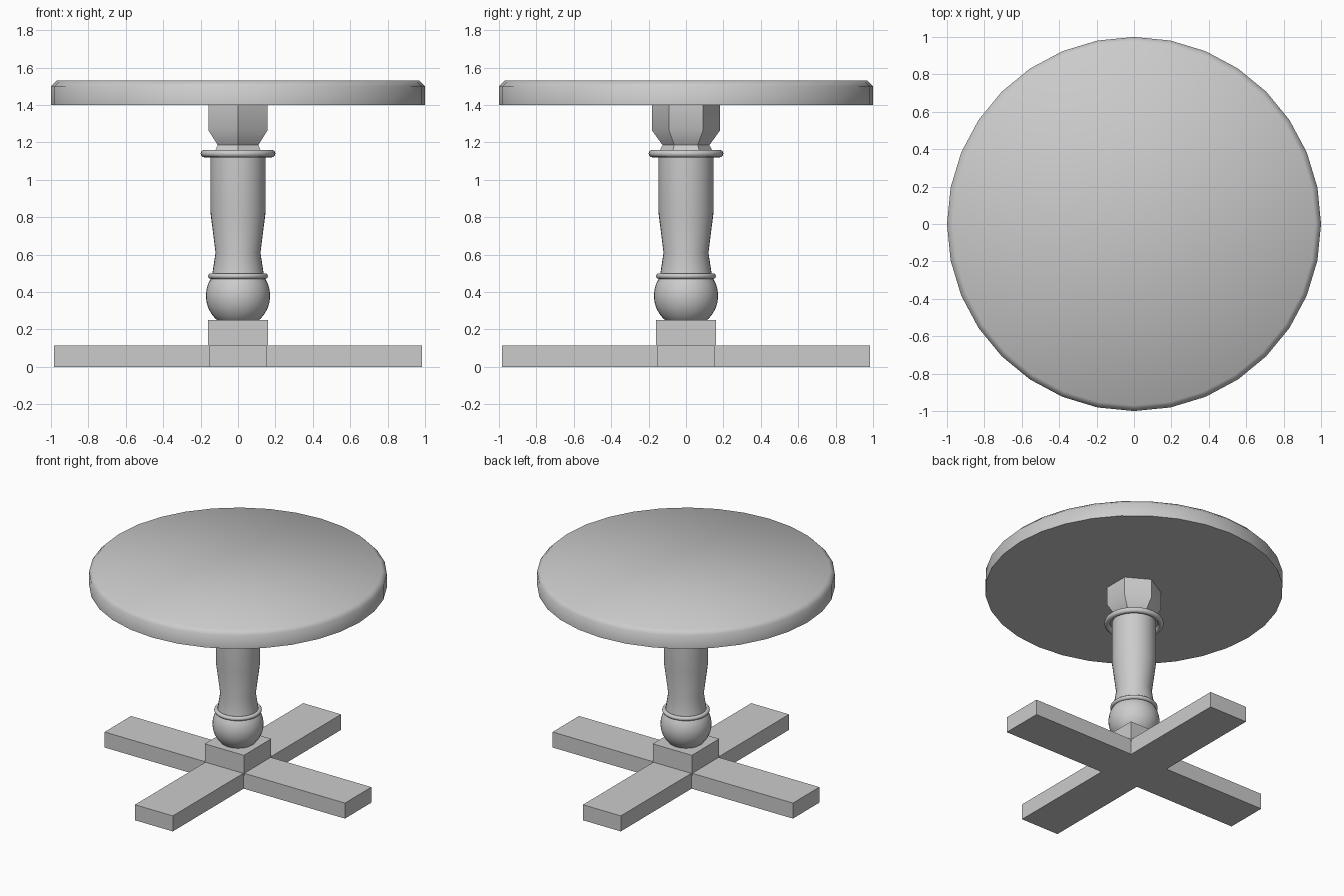
import bpy, bmesh, math

if "Cube" in bpy.data.objects:
    bpy.data.objects.remove(bpy.data.objects["Cube"])


def finish(name, bm, angle=35):
    bmesh.ops.recalc_face_normals(bm, faces=bm.faces)
    me = bpy.data.meshes.new(name)
    bm.to_mesh(me)
    bm.free()
    ob = bpy.data.objects.new(name, me)
    bpy.context.collection.objects.link(ob)
    bpy.ops.object.select_all(action='DESELECT')
    ob.select_set(True)
    bpy.context.view_layer.objects.active = ob
    bpy.ops.object.shade_smooth_by_angle(angle=math.radians(angle))
    return ob


def turned(name, profile, sides, start=0.0, angle=35):
    """Revolve (radius, z) points around z and cap both ends."""
    bm = bmesh.new()
    rings = []
    for r, z in profile:
        rings.append([bm.verts.new((r * math.cos(start + math.tau * i / sides),
                                    r * math.sin(start + math.tau * i / sides), z))
                      for i in range(sides)])
    for a, b in zip(rings, rings[1:]):
        for i in range(sides):
            j = (i + 1) % sides
            bm.faces.new((a[i], a[j], b[j], b[i]))
    bm.faces.new(rings[0])
    bm.faces.new(rings[-1])
    return finish(name, bm, angle)


def box(name, sx, sy, z0, z1):
    bm = bmesh.new()
    bmesh.ops.create_cube(bm, size=1)
    for v in bm.verts:
        v.co.x *= sx
        v.co.y *= sy
        v.co.z = z1 if v.co.z > 0 else z0
    return finish(name, bm)


def collar(name, outer, minor, z):
    bpy.ops.mesh.primitive_torus_add(location=(0, 0, z), major_radius=outer - minor,
                                     minor_radius=minor, major_segments=32, minor_segments=12)
    bpy.context.object.name = name
    bpy.ops.object.shade_smooth_by_angle(angle=math.radians(40))


# Round top with a chamfered upper edge
turned("table_top", [(1.0, 1.40), (1.0, 1.50), (0.97, 1.53)], 32, angle=50)

# Crossed floor bars and the block on them
box("foot_bar_x", 1.97, 0.31, 0.0, 0.115)
box("foot_bar_y", 0.31, 1.97, 0.0, 0.115)
box("base_block", 0.32, 0.32, 0.10, 0.25)

# Ball above the block
bpy.ops.mesh.primitive_uv_sphere_add(segments=32, ring_count=16, radius=0.172,
                                     location=(0, 0, 0.38))
bpy.context.object.name = "column_ball"
bpy.ops.object.shade_smooth_by_angle(angle=math.radians(40))

# Turned column and its two collars
turned("column", [(0.14, 0.48), (0.12, 0.61), (0.148, 0.83), (0.148, 1.14)], 32)
collar("lower_collar", 0.16, 0.015, 0.485)
collar("upper_collar", 0.20, 0.02, 1.14)

# Six-sided capital under the top
turned("capital", [(0.15, 1.14), (0.125, 1.185), (0.183, 1.265), (0.183, 1.41)],
       6, start=math.pi / 2)
